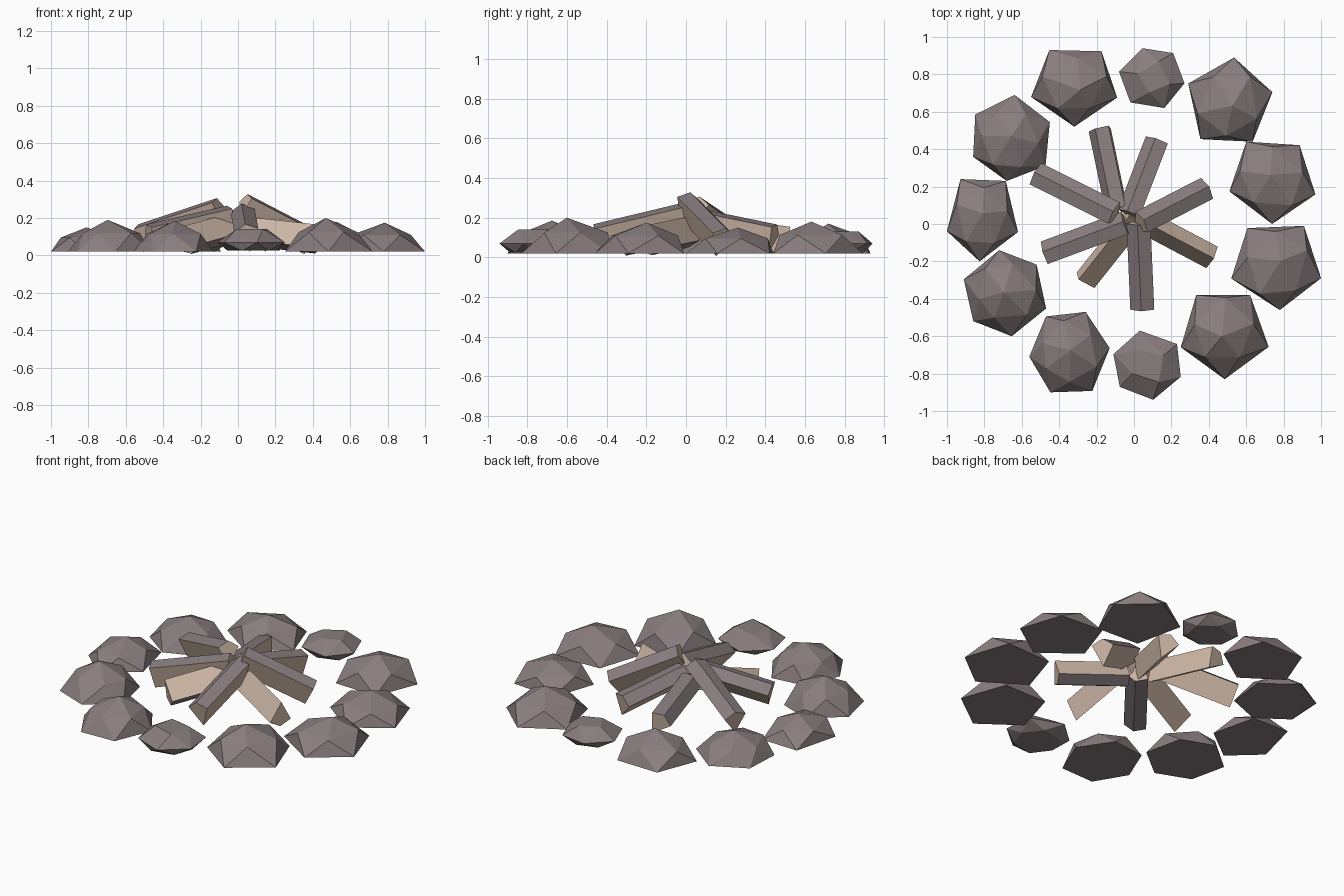
import bpy, bmesh, math, random
from mathutils import Vector

if "Cube" in bpy.data.objects:
    bpy.data.objects.remove(bpy.data.objects["Cube"])

random.seed(7)


def material(name, rgb):
    m = bpy.data.materials.new(name)
    m.diffuse_color = (*rgb, 1)
    m.use_nodes = True
    m.node_tree.nodes["Principled BSDF"].inputs["Base Color"].default_value = m.diffuse_color
    return m


GREY = material("ash_grey", (0.25, 0.205, 0.212))
TAN = material("split_wood_tan", (0.62, 0.48, 0.385))


def finish(name, bm, mats):
    bmesh.ops.recalc_face_normals(bm, faces=bm.faces)
    me = bpy.data.meshes.new(name)
    bm.to_mesh(me)
    bm.free()
    for m in mats:
        me.materials.append(m)
    bpy.context.collection.objects.link(bpy.data.objects.new(name, me))


def ring(n, r, z, phase, jitter=0.0):
    pts = []
    for i in range(n):
        a = math.radians(phase) + math.tau * i / n + random.uniform(-jitter, jitter)
        q = r * random.uniform(1 - jitter, 1 + jitter)
        pts.append(Vector((q * math.cos(a), q * math.sin(a), z)))
    return pts


def stone(name, x0, x1, y0, y1, h, phase, n, undercut):
    """Faceted dome with a flat base, fitted to its footprint."""
    half = 180 / n
    if undercut:
        pts = ring(n, 1, 0.07, phase, 0.04) + ring(n, 0.7, 0.025, phase + half, 0.05)
        pts += ring(4, 0.5, h, phase + 20, 0.12)
    else:
        pts = ring(n, 1, 0.02, phase, 0.04)
        pts += ring(n, 0.68, 0.02 + (h - 0.02) * 0.58, phase + half, 0.1)
        pts.append(Vector((random.uniform(-0.12, 0.12), random.uniform(-0.12, 0.12), h)))
    # scale the outline to the footprint
    for k, (lo, hi) in enumerate(((x0, x1), (y0, y1))):
        a, b = min(p[k] for p in pts), max(p[k] for p in pts)
        for p in pts:
            p[k] = lo + (p[k] - a) * (hi - lo) / (b - a)
    bm = bmesh.new()
    res = bmesh.ops.convex_hull(bm, input=[bm.verts.new(p) for p in pts])
    inner = [v for v in res["geom_interior"] if isinstance(v, bmesh.types.BMVert)]
    bmesh.ops.delete(bm, geom=inner, context='VERTS')
    finish(name, bm, [GREY])


# split log section (left, up): bark ridge on top, bare wedge below
SECTION = [(0, 0.07), (0.065, 0.035), (0, -0.085), (-0.065, 0.035)]


def log(name, outer, inner, roll=0):
    """Split log: two grey bark faces, two bare faces and bare ends."""
    o, i = Vector(outer), Vector(inner)
    d = (o - i).normalized()
    left = Vector((0, 0, 1)).cross(d).normalized()
    up = d.cross(left)
    c, s = math.cos(math.radians(roll)), math.sin(math.radians(roll))
    bm = bmesh.new()
    ends = [[bm.verts.new(e + left * (a * c + b * s) + up * (b * c - a * s))
             for a, b in SECTION] for e in (i, o)]
    for k in range(4):
        j = (k + 1) % 4
        f = bm.faces.new((ends[0][k], ends[0][j], ends[1][j], ends[1][k]))
        f.material_index = 1 if k in (1, 2) else 0
    for e in ends:
        bm.faces.new(e).material_index = 1
    finish(name, bm, [GREY, TAN])


# ring of stones: footprint x0 x1 y0 y1, height, outline phase, sides, undercut
stones = [
    (-0.55, -0.09, 0.52, 0.93, 0.17, -90, 5, False),
    (-0.08, 0.27, 0.62, 0.94, 0.13, 50, 6, True),
    (0.29, 0.74, 0.44, 0.89, 0.18, 85, 5, False),
    (0.51, 0.97, 0.00, 0.44, 0.15, -90, 5, False),
    (0.52, 1.00, -0.46, -0.01, 0.175, -88, 5, False),
    (0.25, 0.72, -0.83, -0.38, 0.20, -88, 5, False),
    (-0.11, 0.25, -0.94, -0.57, 0.14, 100, 6, True),
    (-0.56, -0.13, -0.90, -0.47, 0.185, 65, 6, False),
    (-0.91, -0.47, -0.60, -0.14, 0.19, 100, 6, False),
    (-1.00, -0.62, -0.20, 0.24, 0.15, -92, 5, False),
    (-0.86, -0.45, 0.23, 0.69, 0.16, 85, 6, False),
]
for k, s in enumerate(stones):
    stone(f"ring_stone_{k + 1}", *s)

# logs leaning together in the middle: outer end, inner end, roll to the left
log("log_back_left", (-0.17, 0.51, 0.09), (-0.08, 0.08, 0.15), 32)
log("log_back", (0.13, 0.44, 0.10), (-0.02, 0.05, 0.18), 18)
log("log_right_back", (0.38, 0.18, 0.083), (0.03, 0.0, 0.265), 8)
log("log_right_front", (0.42, -0.18, 0.08), (0.06, 0.01, 0.12), 180)
log("log_front", (0.05, -0.45, 0.10), (0.03, 0.01, 0.21), -10)
log("log_front_left", (-0.27, -0.30, 0.075), (0.0, 0.04, 0.15), 165)
log("log_left_front", (-0.47, -0.16, 0.10), (-0.04, 0.0, 0.20), -15)
log("log_left_back", (-0.52, 0.26, 0.10), (-0.10, 0.05, 0.24), -8)
